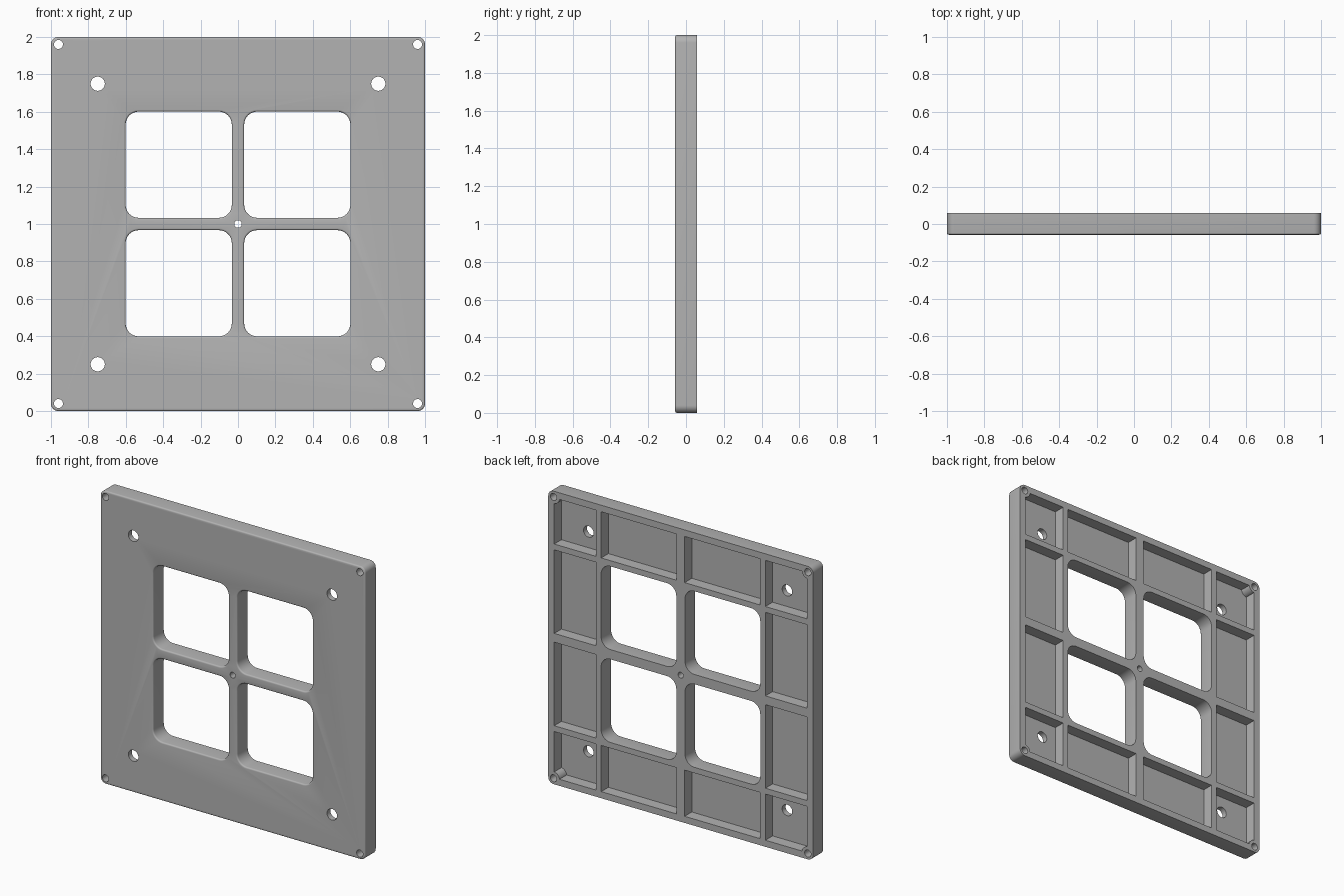
import bpy
import bmesh
from math import sin, cos, pi

cube = bpy.data.objects.get("Cube")
if cube:
    bpy.data.objects.remove(cube, do_unlink=True)

HALF = 0.0575        # half the plate thickness
FLOOR = -0.02        # where the back pockets end
EDGE = 0.01          # rounding of the front edges
MID = 1.0            # height of the plate centre
SIDES = (-1, 1)

grey = bpy.data.materials.new("plain grey")
grey.use_nodes = True
colour = (0.45, 0.45, 0.45, 1)
grey.diffuse_color = colour
grey.node_tree.nodes["Principled BSDF"].inputs["Base Color"].default_value = colour


def outline(cx, cz, hw, hh, r, steps=8):
    """Rounded rectangle; a circle when hw and hh equal r."""
    pts = []
    for k, (sx, sz) in enumerate(((1, 1), (-1, 1), (-1, -1), (1, -1))):
        for i in range(steps + 1):
            a = (k + i / steps) * pi / 2
            pts.append((round(cx + sx * (hw - r) + r * cos(a), 5),
                        round(cz + sz * (hh - r) + r * sin(a), 5)))
    return list(dict.fromkeys(pts))


def loft(bm, shape, sections):
    """Skin a closed solid through (y, grow) sections of the shape."""
    cx, cz, hw, hh, r = shape
    rings = []
    for y, g in sections:
        pts = outline(cx, cz, hw + g, hh + g, r + g if r else 0)
        rings.append([bm.verts.new((x, y, z + MID)) for x, z in pts])
    for a, b in zip(rings, rings[1:]):
        for i in range(len(a)):
            j = (i + 1) % len(a)
            bm.faces.new((a[i], a[j], b[j], b[i]))
    bm.faces.new(rings[0][::-1])
    bm.faces.new(rings[-1])


def solid(name, parts):
    bm = bmesh.new()
    for shape, sections in parts:
        loft(bm, shape, sections)
    bmesh.ops.recalc_face_normals(bm, faces=bm.faces)
    mesh = bpy.data.meshes.new(name)
    bm.to_mesh(mesh)
    bm.free()
    mesh.materials.append(grey)
    ob = bpy.data.objects.new(name, mesh)
    bpy.context.collection.objects.link(ob)
    return ob


def cut(target, cutter):
    """Subtract the cutter and discard it."""
    cutter.hide_render = True
    mod = target.modifiers.new("cut", "BOOLEAN")
    mod.operation = "DIFFERENCE"
    mod.solver = "EXACT"
    mod.object = cutter
    bpy.context.view_layer.objects.active = target
    bpy.ops.object.modifier_apply(modifier=mod.name)
    bpy.data.objects.remove(cutter, do_unlink=True)


def box(x0, x1, z0, z1):
    return ((x0 + x1) / 2, (z0 + z1) / 2, abs(x1 - x0) / 2, abs(z1 - z0) / 2, 0)


def disc(x, z, r):
    return (x, z, r, r, r)


# Quarter-round front edge profile, as (y, amount) steps
fillet = [(-HALF + EDGE * (1 - cos(t * pi / 8)), EDGE * (1 - sin(t * pi / 8)))
          for t in range(5)]

# Slab with rounded corners and front edges
plate = solid("mounting_plate", [((0, 0, 1, 1, 0.04),
              [(y, -g) for y, g in fillet] + [(HALF, 0)])])

# Back pockets that leave the rim and the ribs standing
deep = [(FLOOR, 0), (HALF + 0.05, 0)]
pockets, bosses = [], []
for sx in SIDES:
    for sz in SIDES:
        near, far, rib = 0.03, 0.6, 0.64
        rim = 0.955
        pockets += [(box(sx * rib, sx * rim, sz * rib, sz * rim), deep),
                    (box(sx * near, sx * far, sz * rib, sz * rim), deep),
                    (box(sx * rib, sx * rim, sz * near, sz * far), deep)]
        bosses.append((disc(sx * 0.96, sz * 0.96, 0.045), [(-0.1, 0), (0.2, 0)]))
pocket_cutter = solid("pocket_cutter", pockets)
cut(pocket_cutter, solid("corner_bosses", bosses))
cut(plate, pocket_cutter)

# Four windows with softened front edges, and the through holes
through = [(-0.1, 0), (0.1, 0)]
flared = [(-0.1, EDGE)] + fillet + [(0.1, 0)]
openings = [(disc(0, 0, 0.02), through)]
for sx in SIDES:
    for sz in SIDES:
        openings += [((sx * 0.317, sz * 0.317, 0.284, 0.284, 0.07), flared),
                     (disc(sx * 0.75, sz * 0.75, 0.038), through),
                     (disc(sx * 0.96, sz * 0.96, 0.024), through)]
cut(plate, solid("opening_cutter", openings))

# Smooth the round walls, keep the corners crisp
bpy.ops.object.select_all(action="DESELECT")
plate.select_set(True)
bpy.context.view_layer.objects.active = plate
bpy.ops.object.shade_smooth_by_angle(angle=pi / 6)
